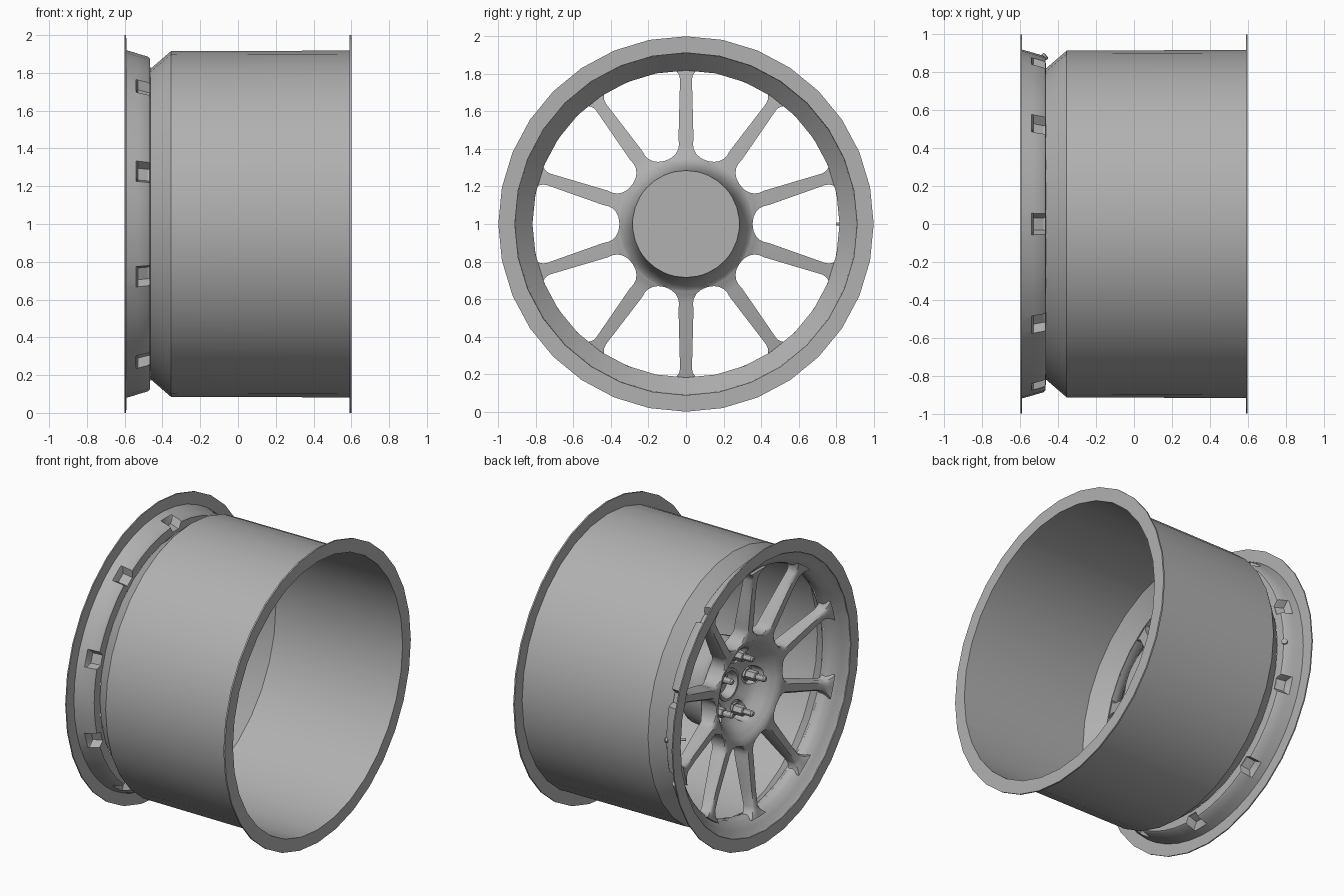
import bpy, bmesh
from math import sin, cos, asin, sqrt, radians, pi
from mathutils import Vector, Matrix

if "Cube" in bpy.data.objects:
    bpy.data.objects.remove(bpy.data.objects["Cube"])

GREY = bpy.data.materials.new("dark_grey")
GREY.diffuse_color = (0.44, 0.44, 0.44, 1)
GREY.use_nodes = True
GREY.node_tree.nodes["Principled BSDF"].inputs["Base Color"].default_value = GREY.diffuse_color


def finish(name, bm, angle=30):
    bmesh.ops.remove_doubles(bm, verts=bm.verts, dist=0.0002)
    bmesh.ops.recalc_face_normals(bm, faces=bm.faces)
    me = bpy.data.meshes.new(name)
    bm.to_mesh(me)
    bm.free()
    me.materials.append(GREY)
    ob = bpy.data.objects.new(name, me)
    bpy.context.collection.objects.link(ob)
    smooth(ob, angle)
    return ob


def smooth(ob, angle=30):
    bpy.ops.object.select_all(action='DESELECT')
    ob.select_set(True)
    bpy.context.view_layer.objects.active = ob
    bpy.ops.object.shade_smooth_by_angle(angle=radians(angle))


def even(n, start=0.0):
    return [start + 2 * pi * i / n for i in range(n)]


def revolve(bm, profile, angles, center=(0, 0, 1), closed=True, notch=None):
    """Turn (x, r) points about an axis parallel to x."""
    c = Vector(center)
    rings = []
    for j, a in enumerate(angles):
        ring = []
        for k, (x, r) in enumerate(profile):
            if notch and j in notch[0] and k in notch[1]:
                r = notch[1][k]
            ring.append(bm.verts.new(c + Vector((x, r * cos(a), r * sin(a)))))
        rings.append(ring)
    n, m = len(angles), len(profile)
    for j in range(n):
        A, B = rings[j], rings[(j + 1) % n]
        for k in range(m if closed else m - 1):
            l = (k + 1) % m
            bm.faces.new((A[k], A[l], B[l], B[k]))


def lerp(table, r):
    for (r0, v0), (r1, v1) in zip(table, table[1:]):
        if r <= r1:
            return v0 + (v1 - v0) * (r - r0) / (r1 - r0)
    return table[-1][1]


# Barrel with rear flange
bm = bmesh.new()
revolve(bm, [(-0.465, 0.82), (-0.355, 0.915), (0.59, 0.918), (0.59, 1.0), (0.6, 1.0),
             (0.6, 0.912), (-0.352, 0.909), (-0.455, 0.818)], even(32, pi / 2))
finish("barrel", bm)

# Front flange
bm = bmesh.new()
revolve(bm, [(-0.6, 0.915), (-0.6, 1.0), (-0.592, 1.0), (-0.59, 0.915)], even(32, pi / 2))
finish("front_flange", bm)

# Front lip with a pocket behind each spoke
angles, low = [], set()
for s in range(10):
    for d in (-18, -10.5, -3.6, -2.2, 2.2, 3.6, 10.5):
        if abs(d) == 2.2:
            low.add(len(angles))
        angles.append(radians(18 + 36 * s + d))
lip = [(-0.6, 0.935), (-0.592, 0.935), (-0.59, 0.92), (-0.54, 0.906), (-0.53, 0.903),
       (-0.478, 0.888), (-0.467, 0.878), (-0.464, 0.82),
       (-0.495, 0.818), (-0.52, 0.828), (-0.56, 0.87), (-0.58, 0.9), (-0.597, 0.915)]
bm = bmesh.new()
revolve(bm, lip, angles, notch=(low, {4: 0.855, 5: 0.838, 6: 0.832}))
finish("front_lip", bm, 40)

# Hub and ten spokes, built as one ring of 36 degree sectors
ROWS = [0, 0.095, 0.105, 0.2, 0.235, 0.27, 0.285, 0.295, 0.31, 0.33, 0.355, 0.357, 0.364,
        0.378, 0.4, 0.425, 0.455, 0.55, 0.67, 0.77, 0.79, 0.805, 0.815, 0.838]
FRONT = [(0, -0.26), (0.095, -0.26), (0.105, -0.315), (0.2, -0.345), (0.235, -0.375),
         (0.285, -0.435), (0.33, -0.475), (0.355, -0.482), (0.455, -0.49), (0.67, -0.51),
         (0.77, -0.525), (0.838, -0.55)]
BACK = [(0, -0.16), (0.285, -0.16), (0.295, -0.24), (0.31, -0.30), (0.33, -0.34),
        (0.355, -0.365), (0.4, -0.385), (0.455, -0.395), (0.67, -0.435), (0.838, -0.468)]
COLS = [-1, -0.65, 0, 0.65, 1]


def half_angle(r):
    if r <= 0.3551:
        return radians(18)
    if r < 0.455:
        return radians(18) - asin(sqrt(0.01 - (0.455 - r) ** 2) / r)
    w = 0.04 - 0.026 * (r - 0.455) + 0.025 * (max(0, r - 0.77) / 0.05) ** 2
    return asin(w / r)


bm = bmesh.new()
for s in range(10):
    mid = radians(18 + 36 * s)
    F, B = [], []
    for r in ROWS:
        h = half_angle(r)
        crown = 0.022 * min(1, max(0, (r - 0.33) / 0.1), max(0, (0.838 - r) / 0.1))
        for grid, table, k in ((F, FRONT, crown), (B, BACK, 0)):
            row = []
            for t in COLS:
                a = mid + t * h
                x = lerp(table, r) + (k if abs(t) == 1 else 0)
                row.append(bm.verts.new((x, r * cos(a), 1 + r * sin(a))))
            grid.append(row)
    for i in range(len(ROWS) - 1):
        for g in (F, B):
            for j in range(4):
                bm.faces.new((g[i][j], g[i][j + 1], g[i + 1][j + 1], g[i + 1][j]))
        if ROWS[i] >= 0.355:
            for j in (0, 4):
                bm.faces.new((F[i][j], F[i + 1][j], B[i + 1][j], B[i][j]))
    for j in range(4):
        bm.faces.new((F[-1][j], F[-1][j + 1], B[-1][j + 1], B[-1][j]))
spokes = finish("hub_and_spokes", bm, 45)

# Lug pockets cut into the hub
LUGS = [(0.03, 0.195 * cos(a), 1 + 0.195 * sin(a)) for a in even(5, pi)]
bm = bmesh.new()
for c in LUGS:
    revolve(bm, [(-0.7, 0), (-0.7, 0.075), (-0.345, 0.06), (-0.345, 0)], even(20), c, False)
cutter = finish("lug_pocket_cutter", bm)
cutter.hide_render = True
mod = spokes.modifiers.new("pockets", 'BOOLEAN')
mod.object, mod.operation, mod.solver = cutter, 'DIFFERENCE', 'EXACT'
bpy.context.view_layer.objects.active = spokes
bpy.ops.object.modifier_apply(modifier=mod.name)
bpy.data.objects.remove(cutter)
smooth(spokes, 45)

# Studs and hexagonal nuts
for c in LUGS:
    bm = bmesh.new()
    revolve(bm, [(-0.34, 0), (-0.34, 0.042), (-0.36, 0.042), (-0.36, 0.034),
                 (-0.425, 0.034), (-0.43, 0.028), (-0.43, 0)], even(6), c, False)
    finish("lug_nut", bm)
    bm = bmesh.new()
    revolve(bm, [(-0.41, 0), (-0.41, 0.02), (-0.485, 0.02), (-0.495, 0.013), (-0.495, 0)],
            even(12), c, False)
    finish("lug_stud", bm)

# Centre bore ring
bm = bmesh.new()
revolve(bm, [(-0.26, 0.075), (-0.30, 0.08), (-0.325, 0.09), (-0.325, 0.106), (-0.30, 0.11),
             (-0.26, 0.1)], even(32))
finish("bore_ring", bm)

# Valve stem through the lip, midway between two spokes
bm = bmesh.new()
revolve(bm, [(-0.07, 0), (-0.07, 0.009), (-0.02, 0.009), (-0.015, 0.014), (0.04, 0.014),
             (0.046, 0.019), (0.058, 0.019), (0.062, 0.012), (0.062, 0)],
        even(12), (0, 0, 0), False)
valve = finish("valve_stem", bm)
valve.matrix_world = Matrix.Translation((-0.51, 0.85, 1)) @ Matrix.Rotation(radians(40), 4, 'Z')
